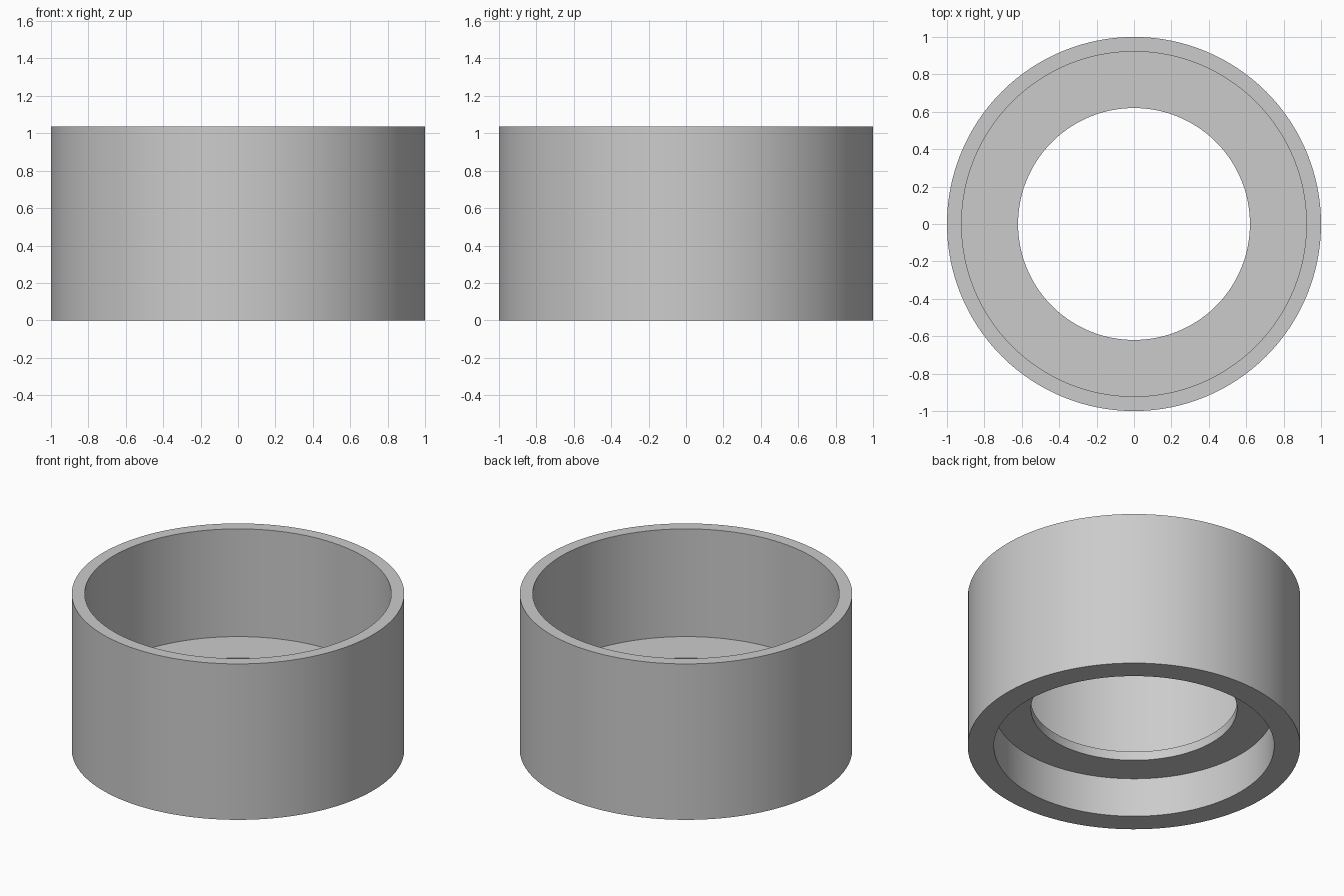
import bpy, bmesh, math
from mathutils import Matrix

cube = bpy.data.objects.get("Cube")
if cube:
    bpy.data.objects.remove(cube, do_unlink=True)

SEGMENTS = 128

# Plain grey material
grey = bpy.data.materials.new("plain grey")
grey.use_nodes = True
colour = (0.6, 0.6, 0.6, 1)
grey.diffuse_color = colour
grey.node_tree.nodes["Principled BSDF"].inputs["Base Color"].default_value = colour


def lathe(name, profile, material):
    """Revolve a closed (radius, height) profile around z."""
    bm = bmesh.new()
    rings = []
    for radius, height in profile:
        ring = bmesh.ops.create_circle(
            bm, segments=SEGMENTS, radius=radius,
            matrix=Matrix.Translation((0, 0, height)))
        rings.append(ring["verts"])
    for a, b in zip(rings, rings[1:] + rings[:1]):
        for i in range(SEGMENTS):
            j = (i + 1) % SEGMENTS
            bm.faces.new((a[i], a[j], b[j], b[i]))
    bmesh.ops.recalc_face_normals(bm, faces=bm.faces)
    mesh = bpy.data.meshes.new(name)
    bm.to_mesh(mesh)
    bm.free()
    mesh.materials.append(material)
    obj = bpy.data.objects.new(name, mesh)
    bpy.context.collection.objects.link(obj)
    bpy.ops.object.select_all(action="DESELECT")
    obj.select_set(True)
    bpy.context.view_layer.objects.active = obj
    bpy.ops.object.shade_smooth_by_angle(angle=math.radians(30))
    return obj


# Cylindrical sleeve with an inner flange, wider bore above than below
lathe("flanged_sleeve", [
    (1.0, 0), (1.0, 1.035),          # outer wall
    (0.922, 1.035), (0.922, 0.32),   # upper bore
    (0.62, 0.32), (0.62, 0.26),      # flange hole
    (0.843, 0.26), (0.843, 0),       # lower bore
], grey)
